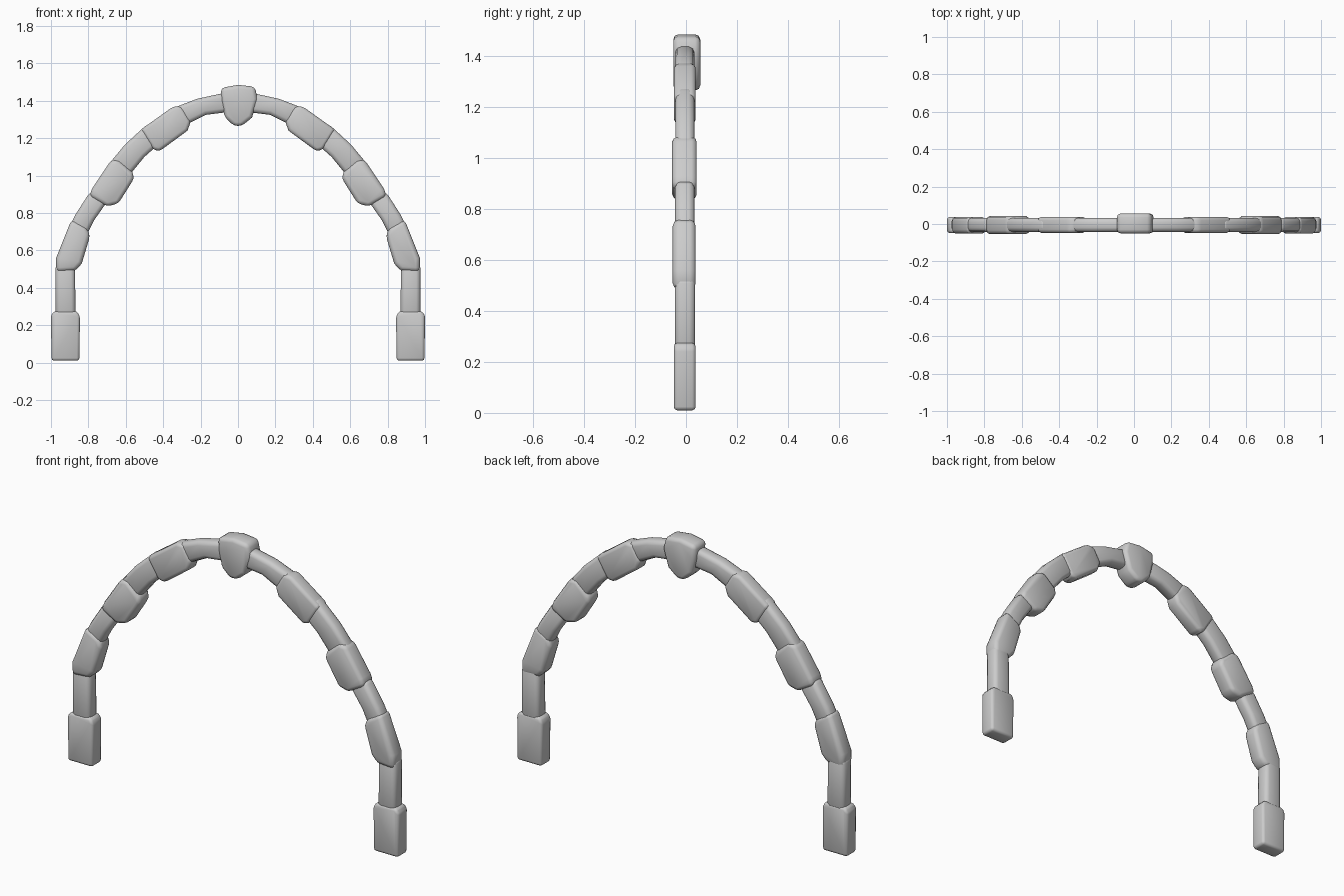
import bpy, bmesh


def stone(name, outline, y0, y1, bevel=0.022, mirror=True):
    """Rounded block: front outline (x, z) extruded from y0 to y1."""
    bm = bmesh.new()
    front = bm.faces.new([bm.verts.new((x, y0, z)) for x, z in outline])
    ext = bmesh.ops.extrude_face_region(bm, geom=[front], use_keep_orig=True)
    for v in ext["geom"]:
        if isinstance(v, bmesh.types.BMVert):
            v.co.y = y1
    bmesh.ops.recalc_face_normals(bm, faces=bm.faces)
    me = bpy.data.meshes.new(name)
    bm.to_mesh(me)
    bm.free()
    ob = bpy.data.objects.new(name, me)
    bpy.context.collection.objects.link(ob)
    b = ob.modifiers.new("round", "BEVEL")
    b.width = bevel
    b.segments = 2
    b.limit_method = "ANGLE"
    b.angle_limit = 0.6
    b.use_clamp_overlap = True
    if mirror:
        m = ob.modifiers.new("both_sides", "MIRROR")
        m.use_mirror_merge = False
    for p in me.polygons:
        p.use_smooth = True
    return ob


# Stones of the right half from the foot up, mirrored to the left
stone("foot_stone", [(0.848, 0.01), (0.997, 0.01), (1.0, 0.255), (0.98, 0.275),
                     (0.862, 0.275), (0.845, 0.25)], -0.048, 0.038)
stone("lower_stone", [(0.868, 0.23), (0.975, 0.23), (0.975, 0.53), (0.872, 0.53)],
      -0.044, 0.036)
stone("shoulder_stone", [(0.87, 0.49), (0.972, 0.485), (0.972, 0.56), (0.89, 0.765),
                         (0.808, 0.72), (0.79, 0.68), (0.835, 0.53)], -0.052, 0.038)
stone("upper_link_stone", [(0.91, 0.71), (0.87, 0.79), (0.79, 0.915), (0.70, 0.86),
                           (0.77, 0.76), (0.82, 0.66)], -0.043, 0.033)
stone("haunch_stone", [(0.795, 0.89), (0.78, 0.93), (0.68, 1.08), (0.64, 1.085),
                       (0.565, 1.02), (0.555, 0.985), (0.64, 0.85), (0.70, 0.835)],
      -0.054, 0.042)
stone("haunch_link_stone", [(0.70, 1.05), (0.605, 1.165), (0.48, 1.28), (0.41, 1.18),
                            (0.50, 1.10), (0.59, 0.99)], -0.042, 0.033)
stone("crown_side_stone", [(0.52, 1.245), (0.345, 1.37), (0.30, 1.37), (0.252, 1.29),
                           (0.27, 1.24), (0.42, 1.13), (0.455, 1.14)], -0.047, 0.038)
stone("crown_link_stone", [(0.35, 1.36), (0.22, 1.41), (0.05, 1.447), (0.05, 1.34),
                           (0.17, 1.325), (0.29, 1.265)], -0.042, 0.033)

# Keystone at the top
stone("keystone", [(-0.092, 1.468), (0.0, 1.485), (0.09, 1.475), (0.105, 1.41),
                   (0.075, 1.31), (0.02, 1.265), (-0.02, 1.265), (-0.07, 1.31),
                   (-0.09, 1.40)], -0.05, 0.056, bevel=0.025, mirror=False)
